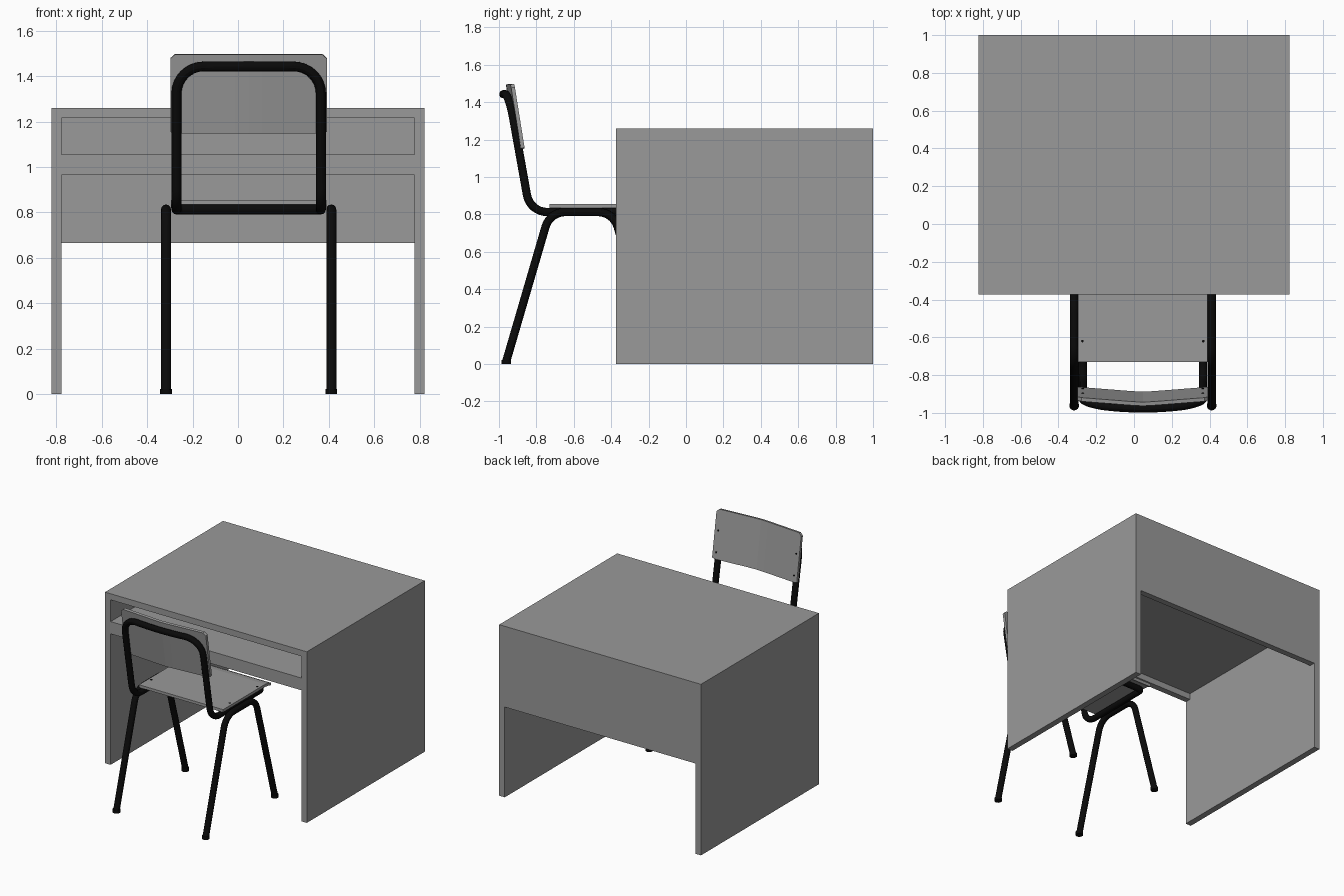
import bpy, bmesh, math
from mathutils import Vector

if "Cube" in bpy.data.objects:
    bpy.data.objects.remove(bpy.data.objects["Cube"])

CX = 0.047          # chair centre in x
R = 0.022           # tube radius


def material(name, v):
    m = bpy.data.materials.new(name)
    m.diffuse_color = (v, v, v, 1)
    m.use_nodes = True
    m.node_tree.nodes["Principled BSDF"].inputs["Base Color"].default_value = m.diffuse_color
    return m


black = material("black_metal", 0.003)
grey = material("grey_board", 0.32)


def add_mesh(name, bm):
    bmesh.ops.recalc_face_normals(bm, faces=bm.faces)
    me = bpy.data.meshes.new(name)
    bm.to_mesh(me)
    bm.free()
    me.materials.append(grey)
    bpy.context.collection.objects.link(bpy.data.objects.new(name, me))


def loft(name, rings):
    """Closed solid through a row of point rings, capped at both ends."""
    bm = bmesh.new()
    rings = [[bm.verts.new(p) for p in ring] for ring in rings]
    n = len(rings[0])
    for a, b in zip(rings, rings[1:]):
        for k in range(n):
            bm.faces.new((a[k], b[k], b[(k + 1) % n], a[(k + 1) % n]))
    bm.faces.new(rings[0])
    bm.faces.new(rings[-1])
    add_mesh(name, bm)


def extrude(name, pts, offset):
    loft(name, [pts, [Vector(p) + Vector(offset) for p in pts]])


def box(name, x0, x1, y0, y1, z0, z1):
    extrude(name, [(x0, y0, z0), (x1, y0, z0), (x1, y0, z1), (x0, y0, z1)], (0, y1 - y0, 0))


def disc(name, loc, r, depth, tilt=0.0, sides=12):
    bpy.ops.mesh.primitive_cylinder_add(vertices=sides, radius=r, depth=depth,
                                        location=loc, rotation=(tilt, 0, 0))
    ob = bpy.context.object
    ob.name = name
    ob.data.materials.append(black)
    bpy.ops.object.shade_smooth_by_angle()


def fillet(path, closed=False, n=8):
    """Round the corners of (x, y, z, radius) points."""
    out = []
    for i, p in enumerate(path):
        c = Vector(p[:3])
        if p[3] == 0 or (not closed and i in (0, len(path) - 1)):
            out.append(c)
            continue
        a = (Vector(path[i - 1][:3]) - c).normalized()
        b = (Vector(path[(i + 1) % len(path)][:3]) - c).normalized()
        half = a.angle(b) / 2
        t = p[3] / math.tan(half)
        o = c + (a + b).normalized() * p[3] / math.sin(half)
        u, v = c + a * t - o, c + b * t - o
        ang = u.angle(v)
        for k in range(n + 1):
            f = k / n
            out.append(o + (u * math.sin((1 - f) * ang) + v * math.sin(f * ang)) / math.sin(ang))
    return out


def tube(name, pts, closed=False):
    cu = bpy.data.curves.new(name, 'CURVE')
    cu.dimensions = '3D'
    cu.bevel_depth = R
    cu.bevel_resolution = 4
    cu.use_fill_caps = True
    sp = cu.splines.new('POLY')
    sp.points.add(len(pts) - 1)
    for q, p in zip(sp.points, pts):
        q.co = (*p, 1)
    sp.use_cyclic_u = closed
    cu.materials.append(black)
    ob = bpy.data.objects.new(name, cu)
    bpy.context.collection.objects.link(ob)
    bpy.ops.object.select_all(action='DESELECT')
    ob.select_set(True)
    bpy.context.view_layer.objects.active = ob
    bpy.ops.object.convert(target='MESH')
    bpy.ops.object.shade_smooth_by_angle()


# Desk: top and sides in one shell, back panel, shelf and front rail between
W, T, H = 0.822, 0.045, 1.26
Y0, Y1 = -0.373, 1.0
I = W - T
shell = [(-W, 0), (-I, 0), (-I, H - T), (I, H - T), (I, 0), (W, 0), (W, H), (-W, H)]
extrude("desk_shell", [(x, Y0, z) for x, z in shell], (0, Y1 - Y0, 0))
box("desk_back_panel", -I, I, Y1 - T, Y1, 0.665, H - T)
rail = [(Y0, 0.965), (Y0 + T, 0.965), (Y0 + T, 1.01), (Y1 - T, 1.01), (Y1 - T, 1.055), (Y0, 1.055)]
extrude("desk_shelf_with_rail", [(-I, y, z) for y, z in rail], (2 * I, 0, 0))

# Chair side leg frames with rubber feet
for side, s in (("left", -1), ("right", 1)):
    x = CX + s * 0.364
    tube(side + "_leg_frame", fillet([(x, -0.963, 0.008, 0), (x, -0.728, 0.813, 0.11),
                                      (x, -0.388, 0.813, 0.11), (x, -0.158, 0.008, 0)]))
    for end, y in (("rear", -0.961), ("front", -0.160)):
        disc(f"{side}_{end}_foot", (x, y, 0.011), 0.026, 0.022, sides=16)

# Chair back frame: closed loop under the seat, up and across with a bowed top
h = 0.318
xs = [-0.15 + 0.05 * i for i in range(7)]
loop = [(-h, -0.24, 0.813, 0.03), (-h, -0.834, 0.813, 0.11), (-h, -0.947, 1.443, 0.12)]
loop += [(x, -0.947, 1.443, 0) for x in xs]
loop += [(h, -0.947, 1.443, 0.12), (h, -0.834, 0.813, 0.11), (h, -0.24, 0.813, 0.03)]
pts = fillet(loop, closed=True)
for p in pts:
    if p.z > 1.2:
        p.y -= 0.030 * (1 - (p.x / h) ** 2)
    p.x += CX
tube("back_frame", pts, closed=True)

# Seat board with a slightly turned-down front edge
prof = [(-0.73, 0.855), (-0.24, 0.855), (-0.20, 0.850), (-0.17, 0.838),
        (-0.178, 0.820), (-0.205, 0.831), (-0.24, 0.835), (-0.73, 0.835)]
extrude("seat", [(CX - 0.343, y, z) for y, z in prof], (0.686, 0, 0))

# Backrest board: bent in the middle, leaning back, clipped corners
w, slope, th = 0.345, 0.16, 0.02


def back_y(x, z):
    return -0.862 - slope * (z - 1.15) - 0.027 * (1 - max(abs(x), 0.02) / w)


rings = []
for x, c in [(-w, 0.018), (-w + 0.02, 0), (-0.06, 0), (0, 0), (0.06, 0), (w - 0.02, 0), (w, 0.018)]:
    lo, hi = 1.152 + c * 0.3, 1.498 - c
    rings.append([(CX + x, back_y(x, z) - d, z - d * slope)
                  for z, d in ((lo, 0), (hi, 0), (hi, th), (lo, th))])
loft("backrest", rings)

# Screw heads on seat and backrest
for s in (-1, 1):
    for y in (-0.62, -0.30):
        disc("seat_screw", (CX + s * 0.32, y, 0.855), 0.007, 0.004)
    for z in (1.20, 1.35):
        x = s * 0.318
        disc("backrest_screw", (CX + x, back_y(x, z), z), 0.007, 0.004, math.pi / 2 + slope)
